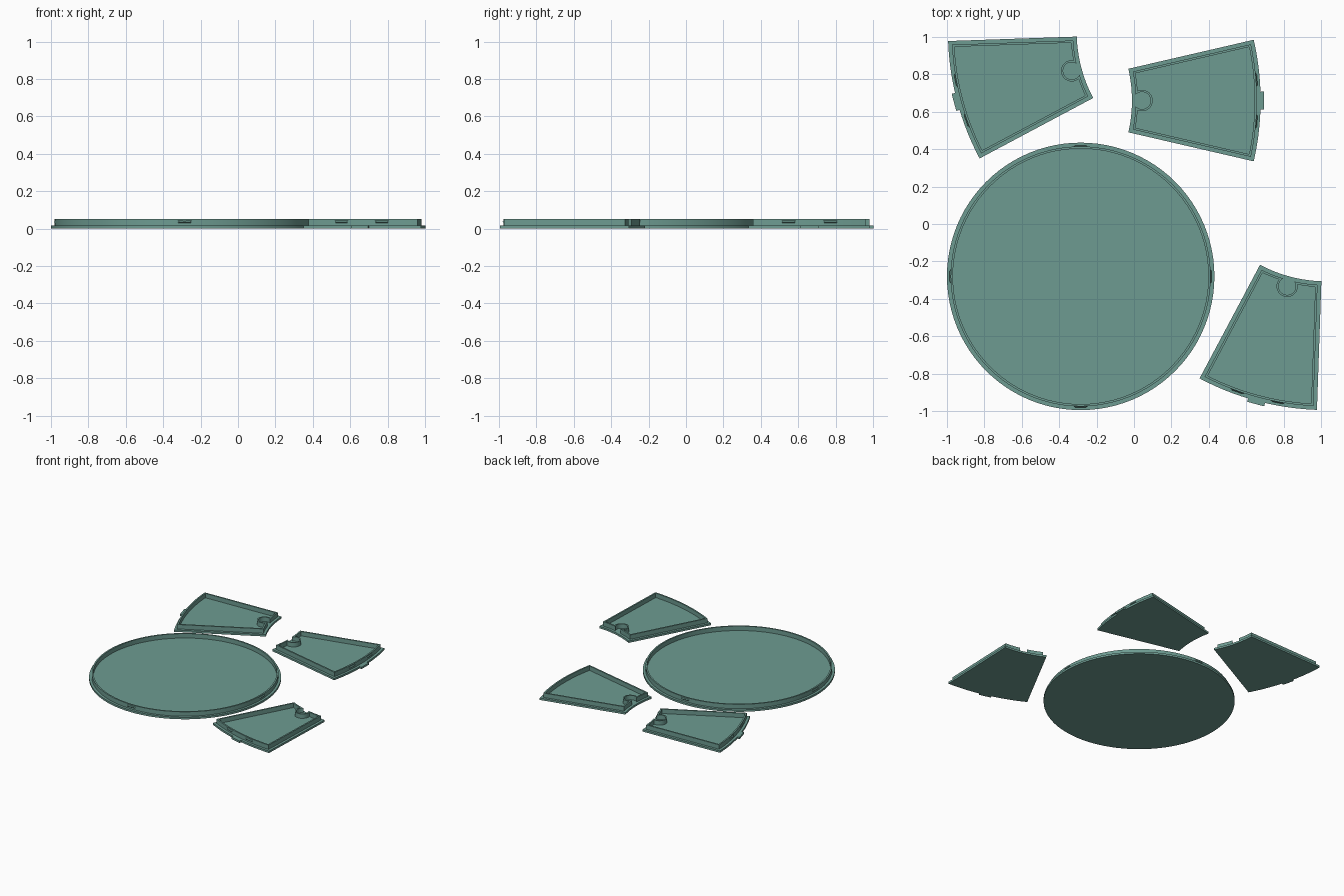
import bpy, bmesh, math
from math import cos, sin, radians, asin, acos
from mathutils import Matrix

if "Cube" in bpy.data.objects:
    bpy.data.objects.remove(bpy.data.objects["Cube"])

BASE, TOP = 0.016, 0.052          # plate thickness, total height
R0, R1, HALF = 0.754, 1.442, radians(13.02)   # tray sector
NOTCH_C = 0.808                   # notch centre distance from sector apex

green = bpy.data.materials.new("sage green")
green.diffuse_color = (0.155, 0.33, 0.285, 1)
green.use_nodes = True
green.node_tree.nodes["Principled BSDF"].inputs["Base Color"].default_value = green.diffuse_color


def finish(name, bm, matrix=Matrix()):
    bmesh.ops.recalc_face_normals(bm, faces=bm.faces)
    mesh = bpy.data.meshes.new(name)
    bm.to_mesh(mesh)
    bm.free()
    mesh.materials.append(green)
    ob = bpy.data.objects.new(name, mesh)
    bpy.context.collection.objects.link(ob)
    ob.matrix_world = matrix
    bpy.ops.object.select_all(action='DESELECT')
    ob.select_set(True)
    bpy.context.view_layer.objects.active = ob
    bpy.ops.object.shade_smooth_by_angle(angle=radians(30))
    return ob


def polar(r, a):
    return (r * cos(a), r * sin(a))


def arc(r, a, b, n):
    return [polar(r, a + (b - a) * i / n) for i in range(n + 1)]


def prism(bm, pts, z0, z1):
    lo = [bm.verts.new((x, y, z0)) for x, y in pts]
    hi = [bm.verts.new((x, y, z1)) for x, y in pts]
    bm.faces.new(lo)
    bm.faces.new(hi)
    for i in range(len(pts)):
        j = (i + 1) % len(pts)
        bm.faces.new((lo[i], lo[j], hi[j], hi[i]))


def closed_wall(bm, outer, inner, z0, z1):
    rings = [[bm.verts.new((x, y, z)) for x, y in line]
             for line, z in ((outer, z0), (outer, z1), (inner, z1), (inner, z0))]
    n = len(outer)
    for k in range(4):
        a, b = rings[k], rings[(k + 1) % 4]
        for i in range(n):
            j = (i + 1) % n
            bm.faces.new((a[i], a[j], b[j], b[i]))


def snap_ridge(bm, r, angle):
    # small hip-roof ridge on the outside of a wall
    w, p = 0.042 / r, 0.028 / r
    def v(rad, a, z):
        return bm.verts.new((*polar(rad, angle + a), z))
    a, b = v(r - .003, -w, .026), v(r - .003, w, .026)
    c, d = v(r - .003, w, .046), v(r - .003, -w, .046)
    e, f = v(r + .006, -p, .036), v(r + .006, p, .036)
    for face in ((a, b, f, e), (c, d, e, f), (b, c, f), (d, a, e), (a, b, c, d)):
        bm.faces.new(face)


def tray_line(inset, notch_r):
    # sector outline inset from the plate edge, dipping round the notch
    ri, ro = R0 + inset, R1 - inset
    hi, ho = HALF - asin(inset / ri), HALF - asin(inset / ro)
    t = acos((ri**2 + NOTCH_C**2 - notch_r**2) / (2 * ri * NOTCH_C))
    x, y = polar(ri, t)
    phi = math.atan2(y, x - NOTCH_C)
    notch = [(NOTCH_C + px, py) for px, py in arc(notch_r, phi, -phi, 28)]
    return (arc(ro, -ho, ho, 24) + arc(ri, hi, t, 8)
            + notch[1:-1] + arc(ri, -t, -hi, 8))


# Round tray: turned profile with a raised lip
bm = bmesh.new()
profile = [(0, 0), (.715, 0), (.715, BASE), (.695, BASE), (.695, TOP),
           (.683, TOP), (.683, BASE), (0, BASE)]
vs = [bm.verts.new((r, 0, z)) for r, z in profile]
edges = [bm.edges.new(p) for p in zip(vs, vs[1:])]
bmesh.ops.spin(bm, geom=vs + edges, cent=(0, 0, 0), axis=(0, 0, 1),
               angle=2 * math.pi, steps=96, use_merge=True)
bmesh.ops.remove_doubles(bm, verts=bm.verts, dist=1e-5)
for k in range(4):
    snap_ridge(bm, .695, k * math.pi / 2)
finish("round_tray", bm, Matrix.Translation((-0.285, -0.28, 0)))

# Three wedge trays: apex position and direction
for name, x, y, deg in (("right_wedge", -0.765, 0.66, 0),
                        ("front_wedge", 1.028, 0.4475, -105),
                        ("left_wedge", 0.4475, 1.028, 195)):
    place = Matrix.Translation((x, y, 0)) @ Matrix.Rotation(radians(deg), 4, 'Z')
    # floor plate
    bm = bmesh.new()
    prism(bm, arc(R1, -HALF, HALF, 24) + arc(R0, HALF, -HALF, 24), 0, BASE)
    finish(name + "_plate", bm, place)
    # lip with finger notch and snap ridges
    bm = bmesh.new()
    closed_wall(bm, tray_line(.02, .046), tray_line(.032, .057), BASE - .002, TOP)
    for a in (-4.5, 4.5):
        snap_ridge(bm, R1 - .02, radians(a))
    finish(name + "_lip", bm, place)
    # pull tab on the outer edge
    bm = bmesh.new()
    w = 0.047 / R1
    prism(bm, arc(R1 - .01, -w, w, 6) + arc(R1 + .018, w, -w, 6), 0, BASE)
    finish(name + "_tab", bm, place)
